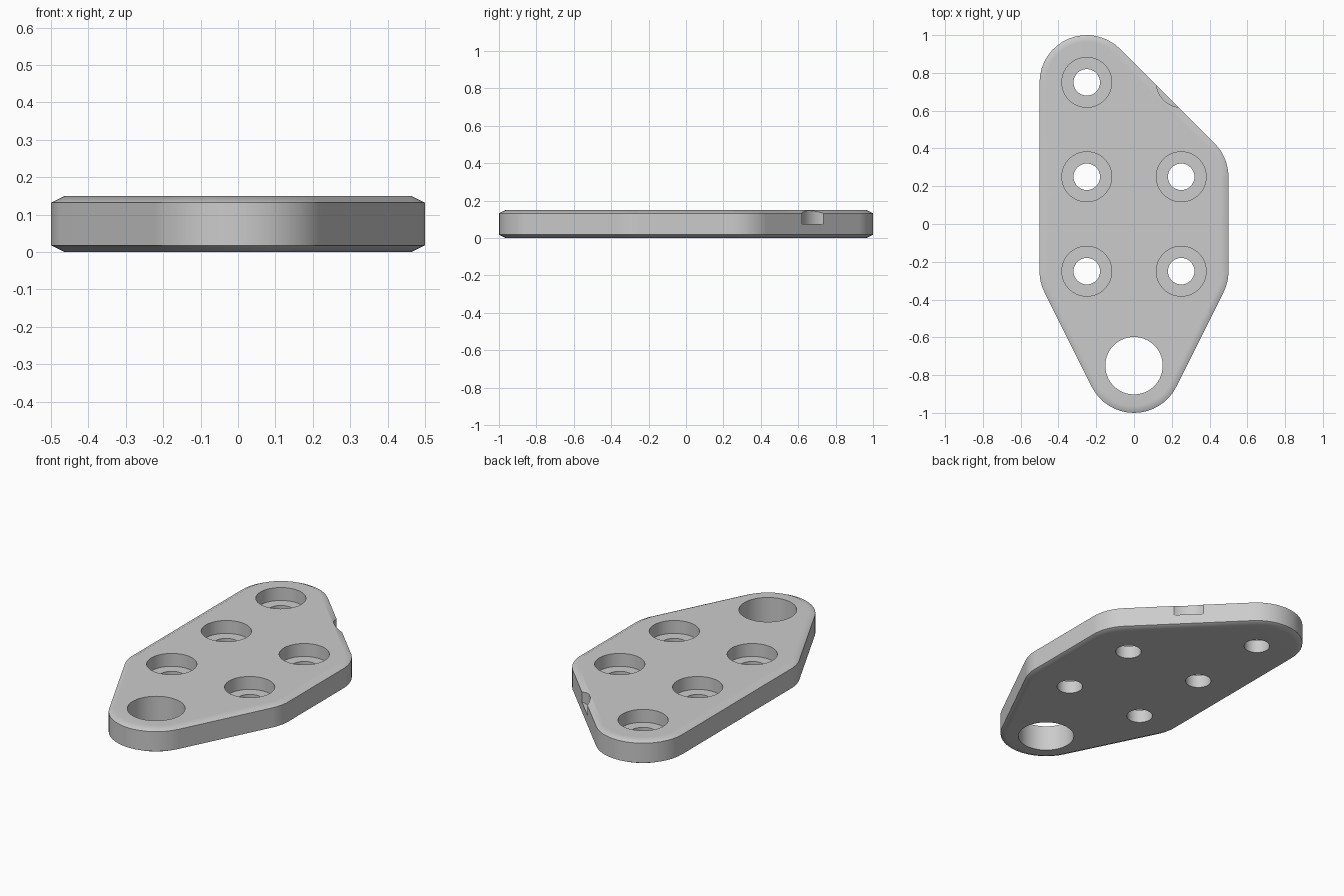
import bpy, bmesh
from math import atan2, cos, sin, pi, radians
from mathutils import Vector

cube = bpy.data.objects.get("Cube")
if cube:
    bpy.data.objects.remove(cube, do_unlink=True)

HEIGHT, RADIUS = 0.15, 0.25
CHAMFER_IN, CHAMFER_UP = 0.036, 0.018
SEAT_Z = 0.075
# Corner centres, counter-clockwise
CORNERS = [(0, -0.75), (0.25, -0.25), (0.25, 0.25), (-0.25, 0.75), (-0.25, -0.25)]
BORES = [(-0.25, 0.75), (-0.25, 0.25), (0.25, 0.25), (-0.25, -0.25), (0.25, -0.25)]

grey = bpy.data.materials.new("plain_grey")
grey.use_nodes = True
colour = (0.6, 0.6, 0.6, 1)
grey.diffuse_color = colour
grey.node_tree.nodes["Principled BSDF"].inputs["Base Color"].default_value = colour


def outline(radius, steps=16):
    """Rounded outline wrapped around the corner circles."""
    points = []
    count = len(CORNERS)
    for i, centre in enumerate(CORNERS):
        before = Vector(centre) - Vector(CORNERS[i - 1])
        after = Vector(CORNERS[(i + 1) % count]) - Vector(centre)
        start = atan2(-before.x, before.y)
        sweep = (atan2(-after.x, after.y) - start) % (2 * pi)
        for k in range(steps + 1):
            a = start + sweep * k / steps
            points.append((centre[0] + radius * cos(a), centre[1] + radius * sin(a)))
    return points


def circle(centre, radius, steps=64):
    return [(centre[0] + radius * cos(2 * pi * k / steps),
             centre[1] + radius * sin(2 * pi * k / steps)) for k in range(steps)]


def add_stack(bm, layers):
    """Closed solid through (points, z) layers, bottom to top."""
    rings = [[bm.verts.new((x, y, z)) for x, y in points] for points, z in layers]
    for low, high in zip(rings, rings[1:]):
        for i in range(len(low)):
            j = (i + 1) % len(low)
            bm.faces.new((low[i], low[j], high[j], high[i]))
    bm.faces.new(rings[0][::-1])
    bm.faces.new(rings[-1])


def make_object(name, bm):
    mesh = bpy.data.meshes.new(name)
    bm.to_mesh(mesh)
    bm.free()
    mesh.materials.append(grey)
    obj = bpy.data.objects.new(name, mesh)
    bpy.context.collection.objects.link(obj)
    return obj


# Plate with chamfered rims
bm = bmesh.new()
inner, outer = outline(RADIUS - CHAMFER_IN), outline(RADIUS)
add_stack(bm, [(inner, 0), (outer, CHAMFER_UP),
               (outer, HEIGHT - CHAMFER_UP), (inner, HEIGHT)])
plate = make_object("mounting_plate", bm)

# Cutter: stepped screw bores, large eye hole, notch in the slanted edge
bm = bmesh.new()
for c in BORES:
    small, wide = circle(c, 0.07), circle(c, 0.132)
    add_stack(bm, [(small, -0.1), (small, SEAT_Z), (wide, SEAT_Z), (wide, 0.3)])
eye = circle((0, -0.75), 0.152)
add_stack(bm, [(eye, -0.1), (eye, 0.3)])
notch = circle((0.25, 0.75), 0.132)
add_stack(bm, [(notch, SEAT_Z), (notch, 0.3)])
cutter = make_object("hole_cutter", bm)
cutter.hide_render = True

cut = plate.modifiers.new("holes", "BOOLEAN")
cut.operation = "DIFFERENCE"
cut.solver = "EXACT"
cut.object = cutter
bpy.ops.object.select_all(action="DESELECT")
plate.select_set(True)
bpy.context.view_layer.objects.active = plate
bpy.ops.object.modifier_apply(modifier=cut.name)
bpy.data.objects.remove(cutter, do_unlink=True)

# Smooth rims, flat top and bottom
bpy.ops.object.shade_smooth_by_angle(angle=radians(30))
weighted = plate.modifiers.new("flat_faces", "WEIGHTED_NORMAL")
weighted.keep_sharp = True
